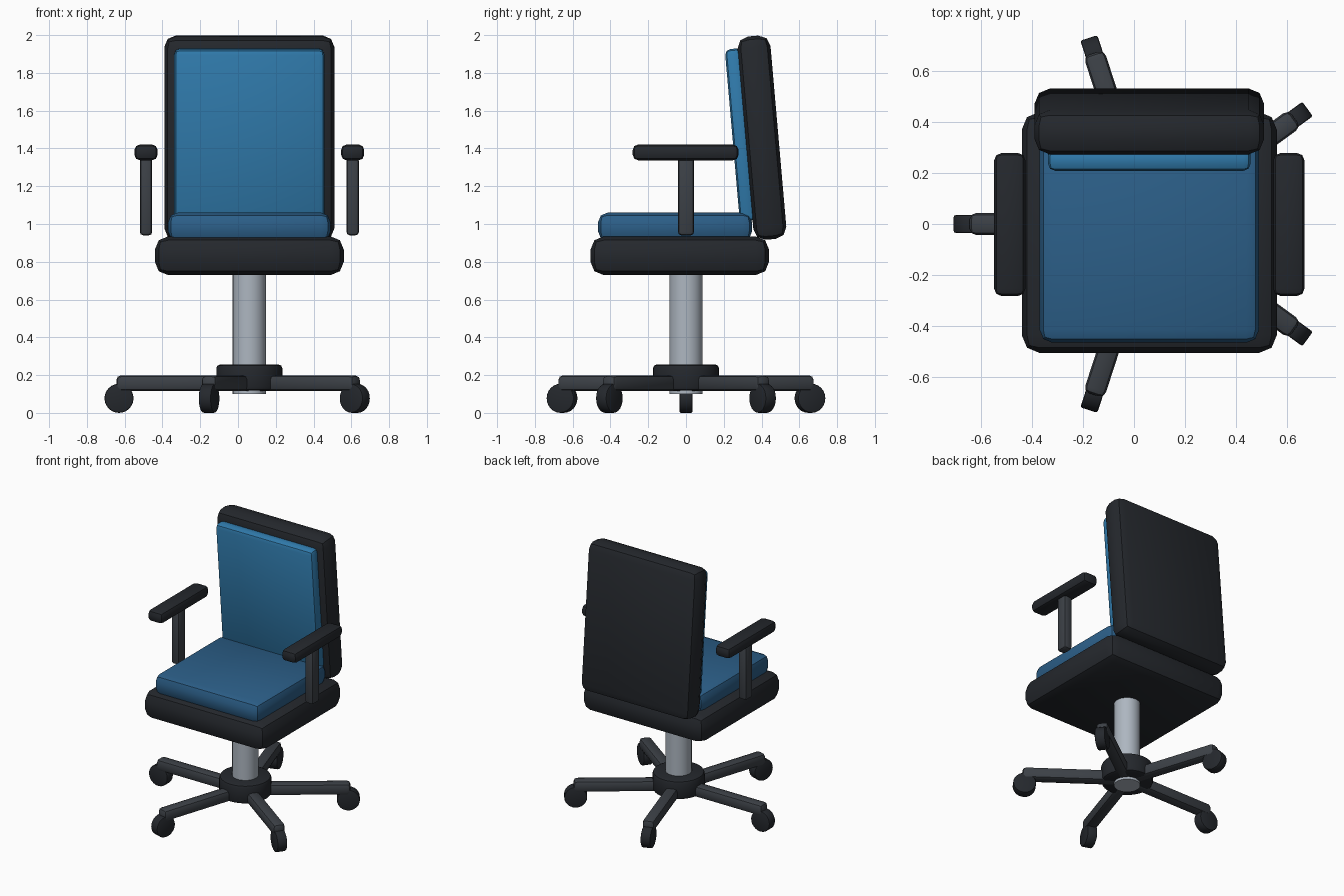
import bpy
from math import radians, cos, sin, pi
from mathutils import Matrix

if "Cube" in bpy.data.objects:
    bpy.data.objects.remove(bpy.data.objects["Cube"])

CX = 0.06  # the chair's own axis of symmetry


def material(name, rgb):
    m = bpy.data.materials.new(name)
    m.diffuse_color = (*rgb, 1)
    m.use_nodes = True
    m.node_tree.nodes["Principled BSDF"].inputs["Base Color"].default_value = m.diffuse_color
    return m


DARK = material("dark_plastic", (0.018, 0.021, 0.026))
GREY = material("grey_metal", (0.045, 0.052, 0.062))
STEEL = material("steel", (0.42, 0.47, 0.53))
BLUE = material("back_fabric", (0.03, 0.2, 0.42))
NAVY = material("seat_fabric", (0.025, 0.115, 0.25))


def finish(name, mat, bevel, segments):
    ob = bpy.context.object
    ob.name = name
    ob.data.materials.append(mat)
    if bevel:
        b = ob.modifiers.new("bevel", 'BEVEL')
        b.width, b.segments = bevel, segments
        b.limit_method = 'ANGLE'
        b.angle_limit = radians(40)
        bpy.ops.object.modifier_apply(modifier="bevel")
    bpy.ops.object.shade_smooth_by_angle(angle=radians(35))
    return ob


def box(name, loc, size, mat, bevel, segments=2, rot=(0, 0, 0)):
    bpy.ops.mesh.primitive_cube_add(size=1, location=loc, rotation=rot)
    bpy.context.object.data.transform(Matrix.Diagonal((*size, 1)))
    return finish(name, mat, bevel, segments)


def cylinder(name, loc, radius, depth, mat, bevel=0, sides=32, rot=(0, 0, 0)):
    bpy.ops.mesh.primitive_cylinder_add(vertices=sides, radius=radius, depth=depth,
                                        location=loc, rotation=rot)
    return finish(name, mat, bevel, 2)


# Seat
box("seat_base", (CX, -0.033, 0.832), (1.0, 0.945, 0.205), DARK, 0.07)
box("seat_cushion", (CX, -0.058, 0.985), (0.86, 0.815, 0.15), NAVY, 0.05)

# Backrest, tipped slightly forward
TILT = (radians(5), 0, 0)
box("backrest", (CX, 0.402, 1.457), (0.9, 0.175, 1.08), DARK, 0.06, rot=TILT)
box("back_cushion", (CX, 0.29, 1.472), (0.795, 0.09, 0.915), BLUE, 0.03, rot=TILT)

# Armrests
for side, s in (("left", -1), ("right", 1)):
    x = CX + s * 0.547
    box(side + "_arm_pad", (x, -0.002, 1.379), (0.122, 0.56, 0.083), DARK, 0.028)
    box(side + "_arm_post", (x, 0, 1.145), (0.066, 0.085, 0.41), GREY, 0.018)

# Gas lift and hub
cylinder("gas_lift", (CX, 0, 0.44), 0.088, 0.68, STEEL)
cylinder("base_hub", (CX, 0, 0.187), 0.175, 0.138, DARK, bevel=0.02)

# Five star legs with caster wheels
for i in range(5):
    a = pi + i * 2 * pi / 5
    dx, dy = cos(a), sin(a)
    box(f"base_leg_{i + 1}", (CX + 0.352 * dx, 0.352 * dy, 0.157),
        (0.704, 0.085, 0.083), GREY, 0.024, rot=(0, 0, a))
    cylinder(f"caster_{i + 1}", (CX + 0.69 * dx, 0.69 * dy, 0.077), 0.077, 0.07,
             DARK, bevel=0.008, sides=24, rot=(pi / 2, 0, a))
